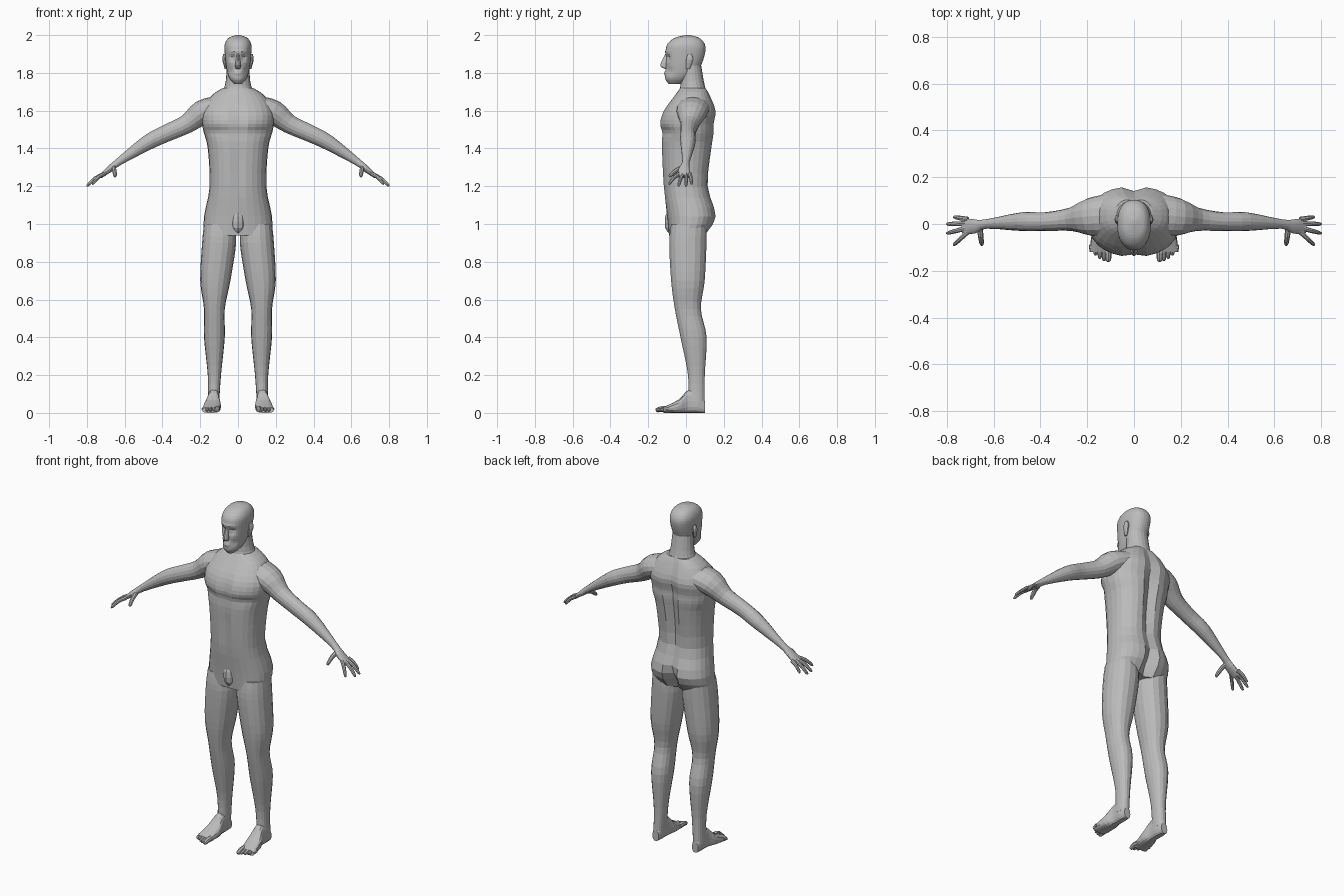
import bpy, bmesh
from math import sin, cos, pi, exp, copysign
from mathutils import Vector

cube = bpy.data.objects.get("Cube")
if cube:
    bpy.data.objects.remove(cube)

GREY = (.5, .5, .5, 1)
skin = bpy.data.materials.new("skin grey")
skin.use_nodes = True
skin.diffuse_color = GREY
skin.node_tree.nodes["Principled BSDF"].inputs["Base Color"].default_value = GREY
FRONT, BACK = -1, 1


def refine(rows, steps):
    """Smoothly interpolate between rows of numbers."""
    out = []
    last = len(rows) - 1
    for i in range(last):
        before, start, end, after = rows[max(i - 1, 0)], rows[i], rows[i + 1], rows[min(i + 2, last)]
        for step in range(steps):
            t = step / steps
            out.append([q + t / 2 * (r - p + t * (2 * p - 5 * q + 4 * r - w + t * (3 * (q - r) + w - p)))
                        for p, q, r, w in zip(before, start, end, after)])
    return out + [list(rows[last])]


def rounded(value, power):
    """Square off a sine or cosine to make a fuller ellipse."""
    return copysign(abs(value) ** power, value)


def sculpt(point, side, dents):
    """Push the front or back surface in or out around soft spots."""
    for dx, dz, wide, high, push, face in dents:
        if side * face > .05:
            falloff = ((abs(point.x) - dx) / wide) ** 2 + ((point.z - dz) / high) ** 2
            point.y += push * exp(-falloff)


def loft(name, rings, sides, power=1, mirror=False, dents=()):
    """Skin a series of rings, each given as centre, u axis and v axis."""
    bm = bmesh.new()
    loops = []
    for centre, u, v in rings:
        loop = []
        for k in range(sides):
            angle = 2 * pi * k / sides
            across, along = rounded(cos(angle), power), rounded(sin(angle), power)
            point = centre + u * across + v * along
            sculpt(point, along, dents)
            loop.append(bm.verts.new(point))
        loops.append(loop)
    for lower, upper in zip(loops, loops[1:]):
        for k in range(sides):
            n = (k + 1) % sides
            bm.faces.new((lower[k], lower[n], upper[n], upper[k]))
    bm.faces.new(loops[0])
    bm.faces.new(loops[-1])
    bmesh.ops.recalc_face_normals(bm, faces=bm.faces)
    mesh = bpy.data.meshes.new(name)
    bm.to_mesh(mesh)
    bm.free()
    mesh.materials.append(skin)
    ob = bpy.data.objects.new(name, mesh)
    bpy.context.collection.objects.link(ob)
    if mirror:
        ob.modifiers.new("mirror", 'MIRROR')


def upright(rows, steps):
    """Level rings from rows of z, inner x, outer x, front y, back y."""
    rings = []
    for z, inner, outer, front, back in refine(rows, steps):
        centre = Vector((inner + outer, front + back, z * 2)) / 2
        rings.append((centre, Vector(((outer - inner) / 2, 0, 0)), Vector((0, (back - front) / 2, 0))))
    return rings


def centred(rows, steps):
    """Level rings from rows of z, half width, front y, back y."""
    return upright([(z, -half, half, front, back) for z, half, front, back in rows], steps)


def limb(rows, steps):
    """Rings square to a path, from rows of x, y, z, half thickness, half width."""
    rows = refine(rows, steps)
    points = [Vector(row[:3]) for row in rows]
    whole = points[-1] - points[0]
    side = Vector((0, 1, 0)) if abs(whole.y) < abs(whole.x) + abs(whole.z) else Vector((1, 0, 0))
    rings = []
    for i, (point, row) in enumerate(zip(points, rows)):
        direction = points[min(i + 1, len(points) - 1)] - points[max(i - 1, 0)]
        up = direction.cross(side).normalized()
        rings.append((point, up * row[3], up.cross(direction).normalized() * row[4]))
    return rings


def digit(name, base, tip, radius, arch):
    """A tapering finger or toe that arches slightly between base and tip."""
    base, tip = Vector(base), Vector(tip)
    rows = []
    for t, scale in ((0, 1.1), (.5, 1), (.9, .8), (1, .4)):
        point = base.lerp(tip, t)
        point.z += arch * sin(pi * t)
        rows.append((*point, radius * scale, radius * scale))
    loft(name, limb(rows, 2), 8, mirror=True)


# Torso with briefs
spine = (0, 1.4, .03, .3, -.03, BACK)
buttock_cleft = (0, 1, .02, .07, -.05, BACK)
breastbone = (0, 1.55, .02, .08, .01, FRONT)
belly_line = (0, 1.3, .02, .14, .01, FRONT)
under_chest = (.12, 1.49, .06, .03, .01, FRONT)
loft("torso", centred([
    (.94, .18, -.09, .1), (1.04, .18, -.1, .16), (1.2, .15, -.12, .12), (1.4, .16, -.13, .14),
    (1.48, .18, -.13, .15), (1.53, .19, -.14, .15), (1.6, .19, -.12, .16), (1.68, .14, -.06, .13),
    (1.72, .08, -.03, .11)], 3), 28, .85,
    dents=(spine, buttock_cleft, breastbone, belly_line, under_chest))
loft("briefs_front", centred([(.95, .01, -.09, 0), (.98, .04, -.11, 0), (1.04, .04, -.11, 0),
                              (1.08, .03, -.09, 0)], 2), 12)

# Legs
loft("legs", upright([
    (1, .02, .18, -.08, .11), (.9, .01, .19, -.09, .11), (.7, .04, .2, -.08, .1), (.55, .07, .18, -.06, .08),
    (.4, .07, .18, -.03, .11), (.2, .09, .16, .01, .1), (.05, .1, .16, .01, .1)], 4), 18, .9, True)

# Feet run from heel to ball as y, inner x, outer x, height
foot = [(.1, .11, .15, .06), (.06, .1, .16, .12), (.01, .1, .16, .12), (-.04, .09, .18, .07), (-.12, .1, .19, .03)]
loft("feet", [(Vector(((inner + outer) / 2, y, high / 2)), Vector(((outer - inner) / 2, 0, 0)), Vector((0, 0, high / 2)))
              for y, inner, outer, high in refine(foot, 3)], 16, .75, True)
for i, name in enumerate(("big", "second", "third", "fourth", "small")):
    x = .11 + .018 * i
    digit(name + "_toe", (x, -.09, .02), (x, .003 * i * i - .16, .012), .01 if i else .015, .005)

# Arms run from inside the shoulder to the knuckles
loft("arms", limb([
    (.1, .04, 1.62, .06, .09), (.19, .03, 1.59, .065, .08), (.27, .02, 1.53, .05, .05), (.38, .01, 1.48, .045, .04),
    (.48, .01, 1.43, .04, .04), (.63, 0, 1.33, .02, .02), (.68, -.01, 1.29, .017, .03),
    (.73, -.01, 1.25, .01, .035)], 3), 16, mirror=True)

# Fingers fan out from the knuckles
tips = {"little": (.77, .03, 1.21), "ring": (.8, 0, 1.2), "middle": (.8, -.04, 1.2), "index": (.77, -.09, 1.21)}
for i, (name, tip) in enumerate(tips.items()):
    digit(name + "_finger", (.71, .02 - .018 * i, 1.265), tip, .01, .01)
digit("thumb", (.66, -.01, 1.3), (.65, -.09, 1.25), .012, .01)

# Neck
loft("neck", centred([(1.64, .12, -.06, .13), (1.73, .07, -.03, .1), (1.84, .06, -.03, .08)], 4), 20)

# Head
eye_socket = (.03, 1.88, .015, .015, .015, FRONT)
brow = (.02, 1.91, .03, .01, -.006, FRONT)
lips = (0, 1.8, .02, .012, -.008, FRONT)
cheek = (.04, 1.81, .012, .02, .008, FRONT)
loft("head", centred([
    (1.74, .02, -.09, -.03), (1.77, .045, -.11, .02), (1.82, .06, -.106, .07), (1.9, .07, -.107, .1),
    (1.95, .07, -.1, .1), (1.985, .05, -.06, .07), (2, .01, 0, .02)], 5), 36, .88,
    dents=(eye_socket, brow, lips, cheek))
loft("nose", centred([(1.82, .01, -.11, -.09), (1.84, .015, -.137, -.09), (1.9, .007, -.11, -.09)], 4), 10)
loft("ears", upright([(1.82, .06, .07, 0, .02), (1.87, .06, .083, 0, .04), (1.9, .06, .078, .01, .03)], 3),
     10, mirror=True)
